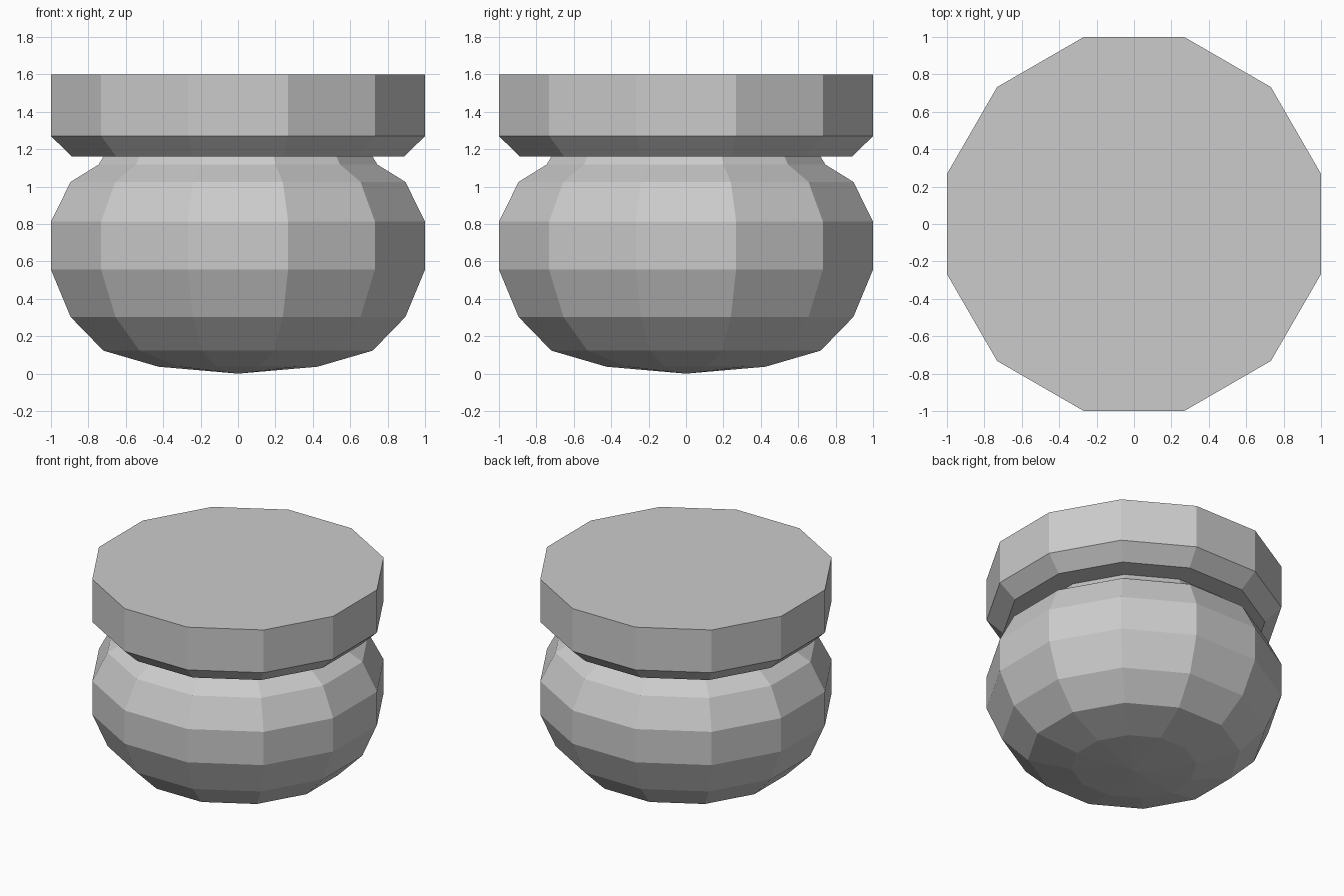
import bpy, bmesh, math

if "Cube" in bpy.data.objects:
    bpy.data.objects.remove(bpy.data.objects["Cube"])

SIDES = 12
FLAT = math.cos(math.pi / SIDES)  # converts half-width across flats to corner radius


def lathe(name, profile):
    """Flat-shaded 12-sided lathe; profile is (half width, z), 0 width makes a pole."""
    bm = bmesh.new()
    rings = []
    for w, z in profile:
        if w == 0:
            rings.append([bm.verts.new((0, 0, z))] * SIDES)
            continue
        ring = []
        for i in range(SIDES):
            a = (i + 0.5) * math.tau / SIDES
            ring.append(bm.verts.new((w / FLAT * math.cos(a), w / FLAT * math.sin(a), z)))
        rings.append(ring)
    for lo, hi in zip(rings, rings[1:]):
        for i in range(SIDES):
            j = (i + 1) % SIDES
            bm.faces.new(list(dict.fromkeys((lo[i], lo[j], hi[j], hi[i]))))
    bm.normal_update()
    mesh = bpy.data.meshes.new(name)
    bm.to_mesh(mesh)
    bm.free()
    obj = bpy.data.objects.new(name, mesh)
    bpy.context.collection.objects.link(obj)
    return obj


# Round body with shoulder and short neck
lathe("body", [(0, 0), (0.425, 0.037), (0.72, 0.123), (0.895, 0.303), (1, 0.556),
               (1, 0.813), (0.895, 1.025), (0.745, 1.118), (0.72, 1.16)])

# Thick lid with chamfered lower edge, resting on the neck
lathe("lid", [(0.72, 1.16), (0.888, 1.16), (1, 1.27), (1, 1.6), (0, 1.6)])
